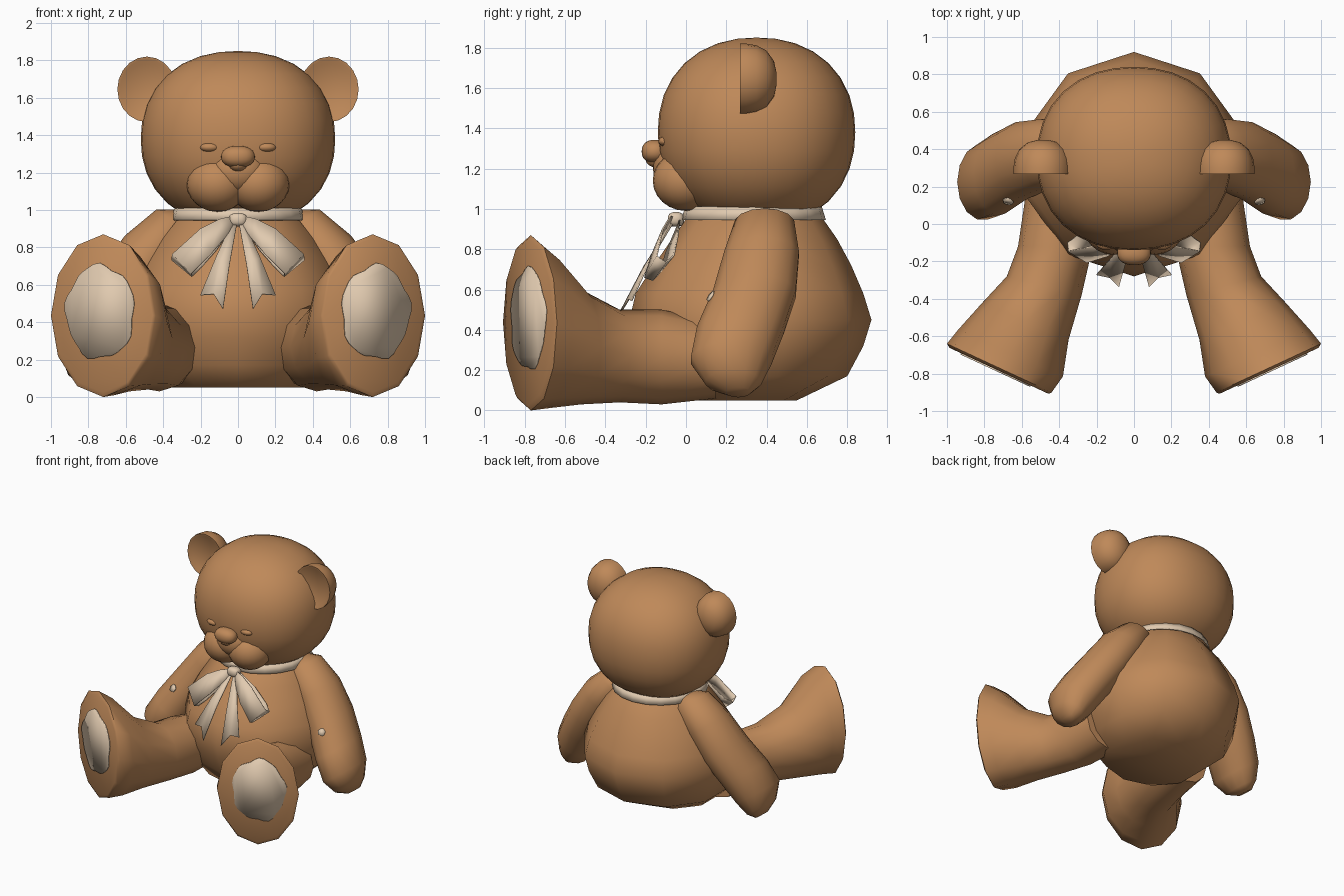
import bpy, bmesh, math
from mathutils import Vector as V

if "Cube" in bpy.data.objects:
    bpy.data.objects.remove(bpy.data.objects["Cube"])


def material(name, rgb):
    m = bpy.data.materials.new(name)
    m.diffuse_color = (*rgb, 1)
    m.use_nodes = True
    m.node_tree.nodes["Principled BSDF"].inputs["Base Color"].default_value = m.diffuse_color
    return m


BROWN = material("brown_fur", (0.52, 0.25, 0.10))
CREAM = material("cream_cloth", (0.75, 0.59, 0.43))


def finish(name, bm, mat, mirror=False, angle=40, thick=0):
    """Turn a bmesh into a smooth-shaded object, optionally mirrored in x."""
    bmesh.ops.recalc_face_normals(bm, faces=bm.faces)
    me = bpy.data.meshes.new(name)
    bm.to_mesh(me)
    bm.free()
    me.materials.append(mat)
    ob = bpy.data.objects.new(name, me)
    bpy.context.collection.objects.link(ob)
    bpy.ops.object.select_all(action='DESELECT')
    ob.select_set(True)
    bpy.context.view_layer.objects.active = ob
    bpy.ops.object.shade_smooth_by_angle(angle=math.radians(angle))
    if thick:
        s = ob.modifiers.new("thickness", 'SOLIDIFY')
        s.thickness, s.offset = thick, 0
    if mirror:
        mm = ob.modifiers.new("mirror", 'MIRROR')
        mm.use_mirror_merge = False
    return ob


def loft(name, rings, n, mat=BROWN, caps=True, **kw):
    """Rings are (centre, u half-axis, v half-axis)."""
    bm = bmesh.new()
    loops = []
    for c, u, v in rings:
        loops.append([bm.verts.new(V(c) + V(u) * math.sin(2 * math.pi * i / n)
                                   + V(v) * math.cos(2 * math.pi * i / n)) for i in range(n)])
    for a, b in zip(loops, loops[1:]):
        for i in range(n):
            j = (i + 1) % n
            bm.faces.new((a[i], a[j], b[j], b[i]))
    if caps:
        bm.faces.new(loops[0])
        bm.faces.new(loops[-1])
    return finish(name, bm, mat, **kw)


def ellipsoid(name, c, r, p=2.0, seg=24, **kw):
    bm = bmesh.new()
    bmesh.ops.create_uvsphere(bm, u_segments=seg, v_segments=seg // 2, radius=1)
    for v in bm.verts:
        k = sum(abs(x) ** p for x in v.co) ** (1 / p)
        v.co = V([c[i] + r[i] * v.co[i] / k for i in range(3)])
    return finish(name, bm, BROWN, angle=60, **kw)


def strip(name, rows, **kw):
    """Cloth sheet through rows of points."""
    bm = bmesh.new()
    g = [[bm.verts.new(p) for p in r] for r in rows]
    for a, b in zip(g, g[1:]):
        for i in range(len(a) - 1):
            bm.faces.new((a[i], a[i + 1], b[i + 1], b[i]))
    return finish(name, bm, CREAM, thick=0.008, **kw)


def plate(name, c, u, v, wobble=0.0, n=36, **kw):
    """Thin patch with a slightly wavy outline."""
    bm = bmesh.new()
    u, v, c = V(u), V(v), V(c)
    pts = []
    for i in range(n):
        t = 2 * math.pi * i / n
        k = 1 + wobble * math.sin(5 * t + 1) + wobble * 0.6 * math.sin(9 * t)
        pts.append(bm.verts.new(c + k * (u * math.cos(t) + v * math.sin(t))))
    bm.faces.new(pts)
    return finish(name, bm, CREAM, thick=0.008, mirror=True, **kw)


# Body: stacked ten-sided rings (z, front y, back y, half width)
body = [(.05, -.12, .55, .38), (.17, -.20, .80, .52), (.32, -.26, .88, .58),
        (.45, -.28, .92, .60), (.58, -.25, .88, .57), (.72, -.16, .82, .50),
        (.85, -.07, .75, .42), (.95, .0, .68, .34), (1.02, .1, .6, .25)]
loft("body", [((0, (f + b) / 2, z), (w, 0, 0), (0, (b - f) / 2, 0)) for z, f, b, w in body],
     10, angle=60)

# Legs: centre, sole tangent, bottom and top heights
leg = [(.38, .15, .20, 0, .06, .44), (.42, -.12, .20, 0, .03, .50),
       (.48, -.33, .20, .05, .04, .50), (.58, -.52, .23, .10, .03, .60),
       (.66, -.69, .28, .125, .01, .80), (.72, -.77, .28, .13, .0, .87),
       (.722, -.785, .265, .123, .025, .85)]
loft("leg", [((x, y, (a + b) / 2), (ux, uy, 0), (0, 0, (b - a) / 2))
             for x, y, ux, uy, a, b in leg], 12, mirror=True, angle=50)

# Sole pads
plate("sole_pad", (.737, -.782, .455), (.182, .0845, 0), (0, 0, .25), wobble=0.04)

# Arms: centre, half width in y, half thickness
arm_rings = [(.27, .40, .98, .06, .04), (.33, .39, .93, .15, .13), (.47, .375, .77, .19, .165),
             (.60, .34, .58, .21, .17), (.72, .27, .40, .22, .17), (.81, .225, .25, .205, .165),
             (.85, .235, .14, .14, .11), (.87, .26, .09, .06, .045)]
arm = loft("arm", [((x, y, z), (0, ry, 0), (.82 * r, 0, .56 * r)) for x, y, z, ry, r in arm_rings],
           14, mirror=True, angle=70)

# Small pale spot on each arm
_, loc, nor, _ = arm.closest_point_on_mesh((.67, .13, .56))
side = nor.orthogonal().normalized()
plate("arm_spot", loc + nor * .004, side * .028, nor.cross(side) * .028, wobble=0.08, n=12)

# Head, muzzle, nose and closed eyes
ellipsoid("head", (0, .35, 1.38), (.52, .49, .47), p=2.2, seg=32)
ellipsoid("cheek", (.11, .0, 1.14), (.165, .165, .15), mirror=True)
ellipsoid("muzzle_bridge", (0, -.06, 1.21), (.15, .105, .12))
ellipsoid("nose", (0, -.155, 1.285), (.09, .065, .058), p=2.3)
ellipsoid("nose_tip", (0, -.145, 1.245), (.05, .055, .04))
ellipsoid("eyelid", (.15, -.1, 1.335), (.055, .038, .026), seg=16, mirror=True)

# Ears: dished front and domed back
ear = [(.78, .285), (.92, .27), (1, .268), (1, .30), (.95, .35), (.8, .40), (.5, .437), (.15, .45)]
loft("ear", [((.487, y, 1.645), (.158 * s, 0, 0), (0, 0, .175 * s)) for s, y in ear],
     20, mirror=True, angle=45)

# Collar ribbon
loft("collar_ribbon", [((0, .335, z), (r, 0, 0), (0, r, 0)) for z, r in ((.945, .355), (1.01, .335))],
     20, mat=CREAM, caps=False, thick=0.008)

# Bow: loops, forked tails and knot
strip("bow_loop", [
    ((.02, -.06, .97), (.02, -.07, .92)),
    ((.10, -.085, .95), (.07, -.12, .85)),
    ((.20, -.115, .90), (.14, -.17, .77)),
    ((.35, -.145, .765), (.25, -.205, .66)),
    ((.355, -.10, .735), (.245, -.165, .645)),
    ((.30, -.06, .77), (.20, -.125, .69)),
    ((.18, -.04, .87), (.12, -.10, .78)),
    ((.02, -.03, .96), (.02, -.04, .92))], mirror=True)
strip("bow_tail", [
    ((.03, -.06, .94), (.02, -.065, .935), (.005, -.07, .93)),
    ((.12, -.18, .74), (.085, -.195, .73), (.045, -.21, .71)),
    ((.20, -.27, .545), (.13, -.285, .55), (.08, -.335, .47))], mirror=True)
knot = ellipsoid("bow_knot", (0, -.05, .948), (.05, .04, .036), p=3, seg=16)
knot.data.materials[0] = CREAM
